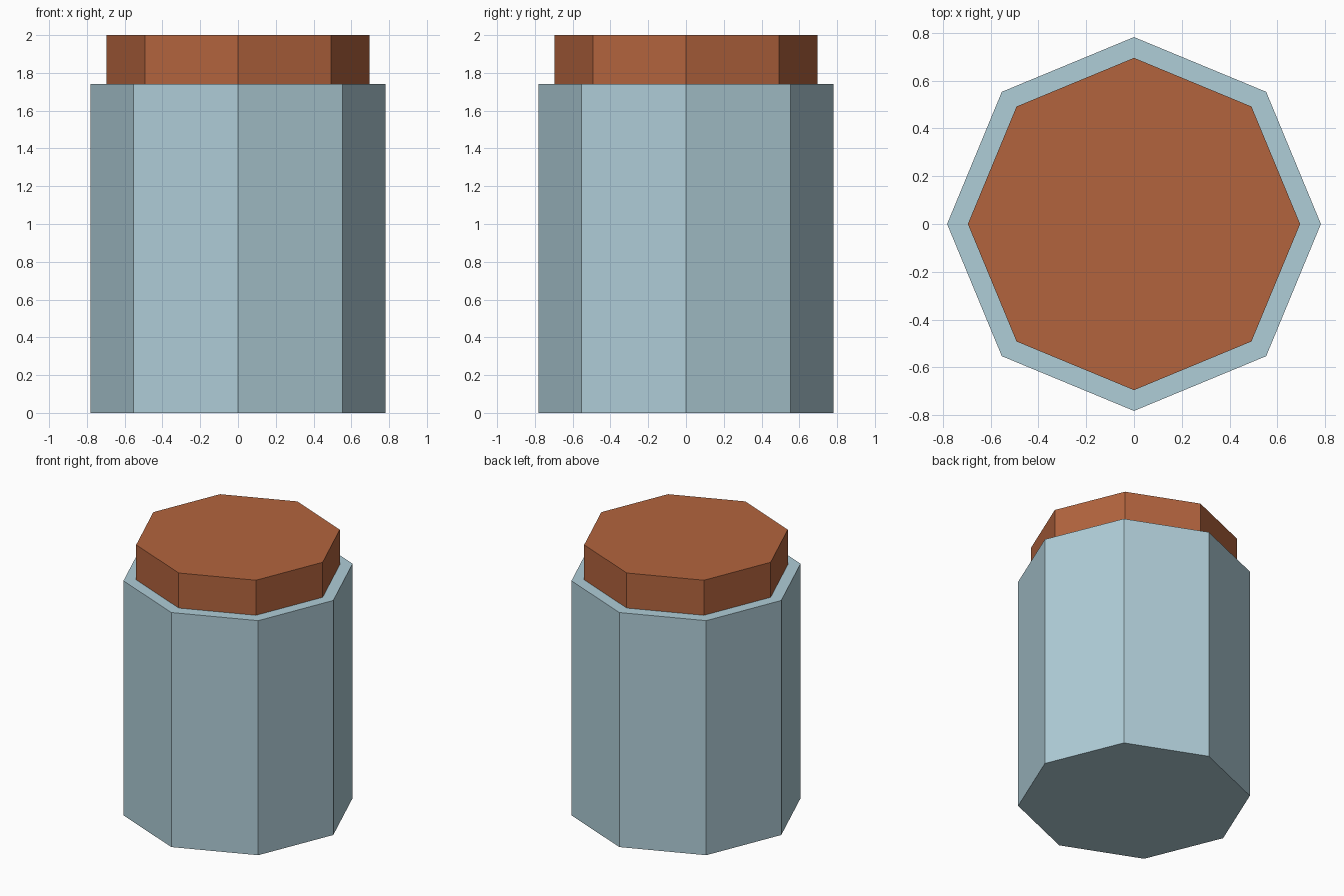
import bpy

if "Cube" in bpy.data.objects:
    bpy.data.objects.remove(bpy.data.objects["Cube"])


def material(name, rgb):
    m = bpy.data.materials.new(name)
    m.diffuse_color = (*rgb, 1.0)
    m.use_nodes = True
    m.node_tree.nodes["Principled BSDF"].inputs["Base Color"].default_value = m.diffuse_color
    return m


def octagon_prism(name, radius, z0, z1, mat):
    bpy.ops.mesh.primitive_cylinder_add(
        vertices=8, radius=radius, depth=z1 - z0, location=(0, 0, (z0 + z1) / 2))
    ob = bpy.context.object
    ob.name = name
    ob.data.materials.append(mat)
    return ob


glass = material("pale blue glass", (0.43, 0.61, 0.68))
cork = material("rust brown", (0.45, 0.127, 0.048))

# Jar body, corners on the x and y axes
octagon_prism("jar_body", 0.782, 0.0, 1.74, glass)

# Narrower stopper on top
octagon_prism("jar_lid", 0.695, 1.74, 2.0, cork)
